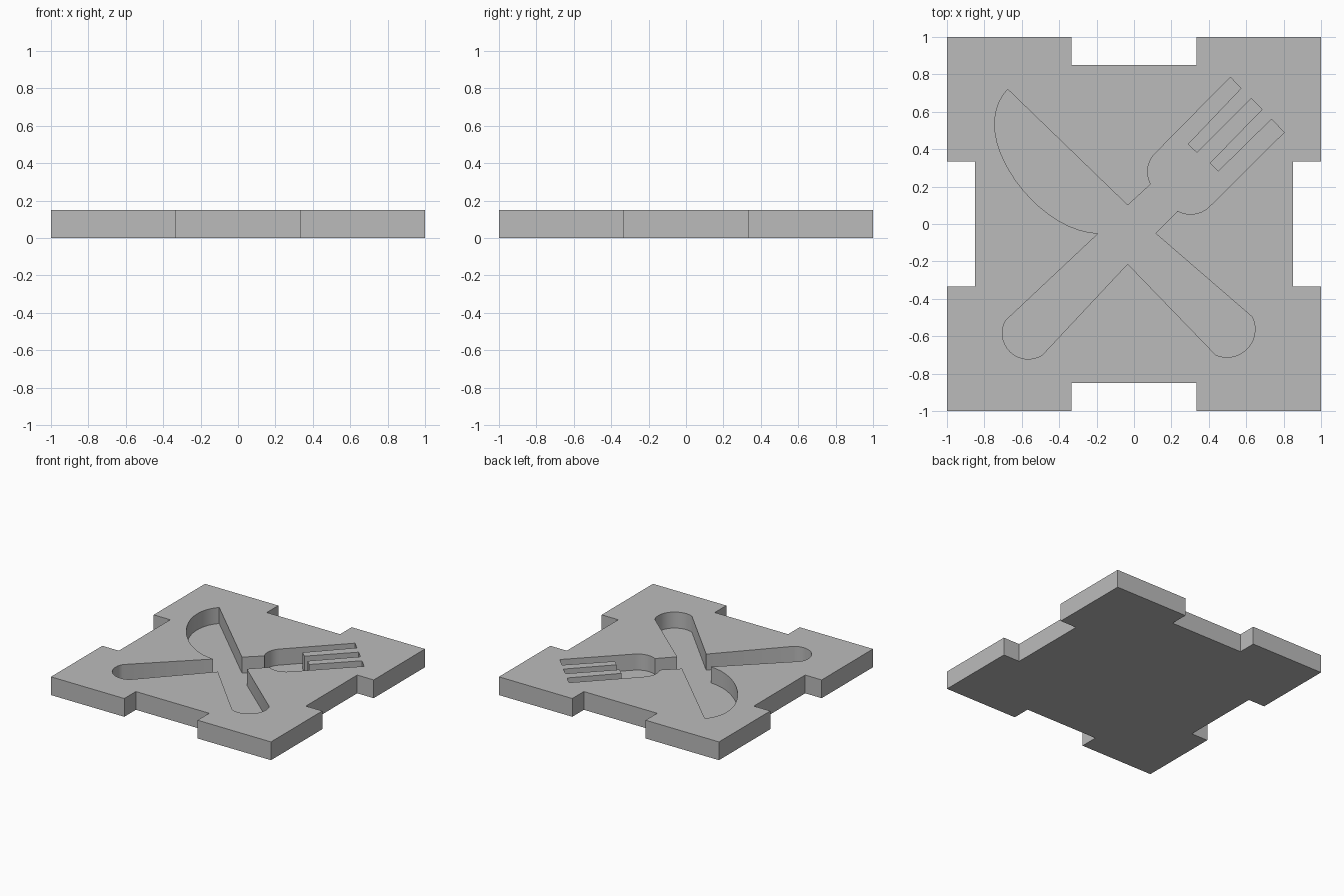
import bpy, bmesh, math
from mathutils import Vector
from mathutils.geometry import interpolate_bezier

THICK, DEPTH = 0.15, 0.132

if "Cube" in bpy.data.objects:
    bpy.data.objects.remove(bpy.data.objects["Cube"], do_unlink=True)

grey = bpy.data.materials.new("plain_grey")
grey.use_nodes = True
colour = (0.5, 0.5, 0.5, 1)
grey.diffuse_color = colour
grey.node_tree.nodes["Principled BSDF"].inputs["Base Color"].default_value = colour


def prism(name, outline, z0, z1):
    """Extrude a closed 2D outline from z0 to z1."""
    bm = bmesh.new()
    face = bm.faces.new([bm.verts.new((x, y, z0)) for x, y in outline])
    top = bmesh.ops.extrude_face_region(bm, geom=[face])["geom"]
    verts = [g for g in top if isinstance(g, bmesh.types.BMVert)]
    bmesh.ops.translate(bm, verts=verts, vec=(0, 0, z1 - z0))
    bmesh.ops.recalc_face_normals(bm, faces=bm.faces)
    mesh = bpy.data.meshes.new(name)
    bm.to_mesh(mesh)
    bm.free()
    mesh.materials.append(grey)
    obj = bpy.data.objects.new(name, mesh)
    bpy.context.collection.objects.link(obj)
    return obj


def arc(a, m, b, steps=14):
    """Counterclockwise circular arc from a through m to b."""
    a, m, b = Vector(a), Vector(m), Vector(b)
    u, v = m - a, b - a
    d = 2 * u.cross(v)
    c = a + Vector((v.y * u.length_squared - u.y * v.length_squared,
                    u.x * v.length_squared - v.x * u.length_squared)) / d
    start, end = (math.atan2(p.y - c.y, p.x - c.x) for p in (a, b))
    sweep, r = (end - start) % math.tau, (a - c).length
    angles = [start + sweep * i / steps for i in range(steps + 1)]
    return [(c.x + r * math.cos(t), c.y + r * math.sin(t)) for t in angles]


def bezier(a, h1, h2, b, steps=16):
    pts = [Vector((*p, 0)) for p in (a, h1, h2, b)]
    return [(p.x, p.y) for p in interpolate_bezier(*pts, steps)]


# Square tile with a notch in the middle of each side
side = [(-1, -1), (-1 / 3, -1), (-1 / 3, -0.85), (1 / 3, -0.85), (1 / 3, -1)]
plate = []
for _ in range(4):
    plate += side
    side = [(-y, x) for x, y in side]
tile = prism("tile", plate, 0, THICK)

# Crossed knife and fork as one recess outline, counterclockwise
recess = [(-0.034, 0.10)]
# Knife blade
recess += bezier((-0.675, 0.72), (-0.72, 0.67), (-0.745, 0.61), (-0.745, 0.53), 8)
recess += bezier((-0.745, 0.53), (-0.745, 0.30), (-0.47, -0.04), (-0.19, -0.05))[1:]
# Fork handle
recess += arc((-0.687, -0.517), (-0.665, -0.68), (-0.49, -0.70))
recess += [(-0.034, -0.213)]
# Knife handle
recess += arc((0.437, -0.70), (0.607, -0.665), (0.632, -0.497))
recess += [(0.115, -0.05)]
# Fork head with three tines
recess += arc((0.233, 0.07), (0.315, 0.053), (0.40, 0.09), 8)
recess += [(0.803, 0.49), (0.735, 0.56), (0.45, 0.28), (0.405, 0.325),
           (0.685, 0.613), (0.627, 0.67), (0.337, 0.38), (0.288, 0.427),
           (0.572, 0.725), (0.515, 0.785)]
recess += arc((0.113, 0.377), (0.073, 0.29), (0.09, 0.213), 8)
cutter = prism("cutlery_cutter", recess, THICK - DEPTH, THICK + 0.1)
cutter.hide_render = True

# Cut the recess and drop the helper
cut = tile.modifiers.new("cutlery_recess", "BOOLEAN")
cut.operation, cut.solver, cut.object = "DIFFERENCE", "EXACT", cutter
bpy.ops.object.select_all(action="DESELECT")
tile.select_set(True)
bpy.context.view_layer.objects.active = tile
bpy.ops.object.modifier_apply(modifier=cut.name)
bpy.data.objects.remove(cutter, do_unlink=True)
bpy.ops.object.shade_smooth_by_angle(angle=math.radians(30))
